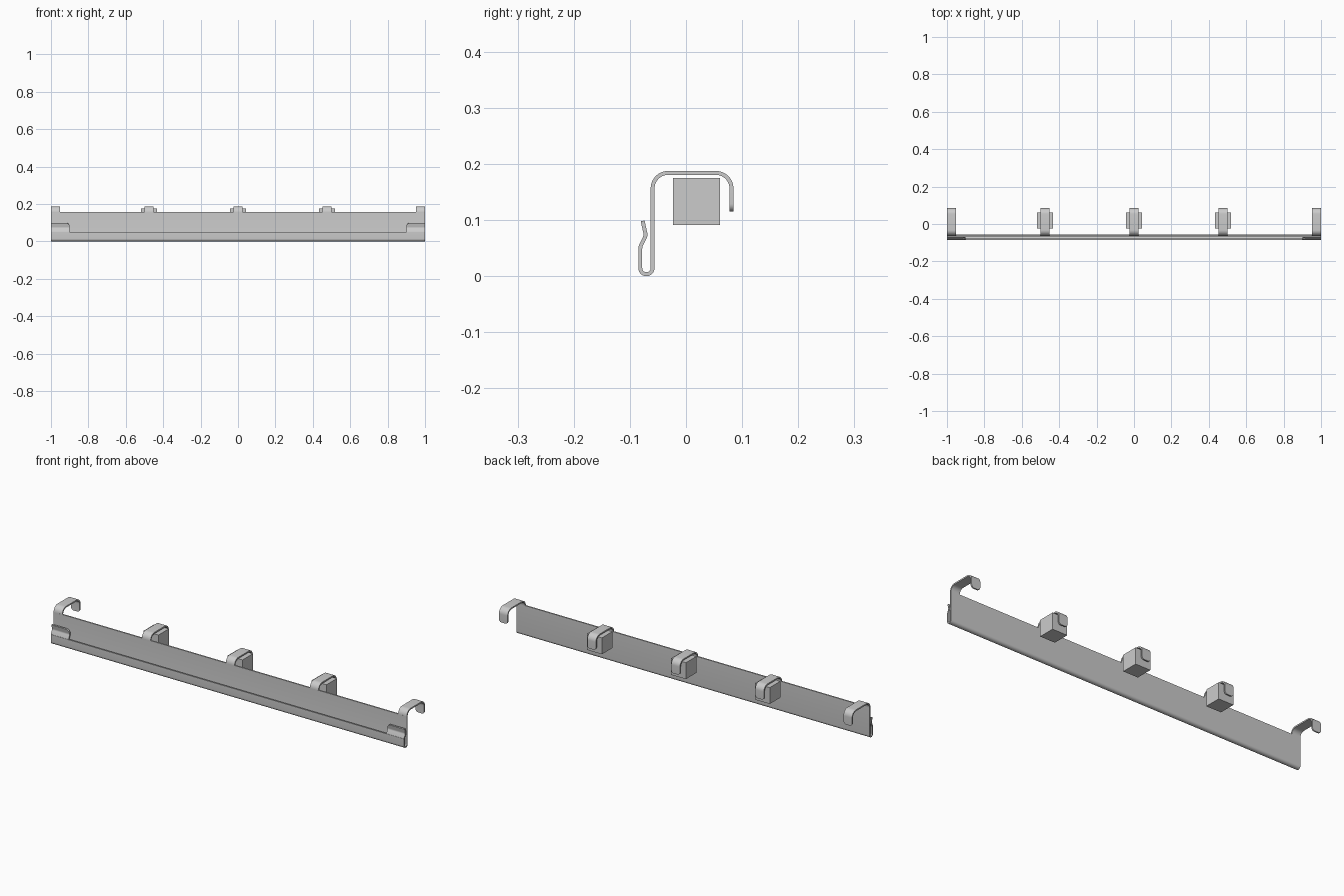
import bpy, bmesh
from math import sin, cos, radians, sqrt
from mathutils import Vector

if "Cube" in bpy.data.objects:
    bpy.data.objects.remove(bpy.data.objects["Cube"])

T = 0.007            # sheet thickness
PLATE_TOP = 0.157


def arc(cy, cz, r, a0, a1, n=10):
    return [(cy + r * cos(radians(a0 + (a1 - a0) * i / n)),
             cz + r * sin(radians(a0 + (a1 - a0) * i / n))) for i in range(n + 1)]


def finish(bm, name):
    bmesh.ops.recalc_face_normals(bm, faces=bm.faces)
    me = bpy.data.meshes.new(name)
    bm.to_mesh(me)
    bm.free()
    ob = bpy.data.objects.new(name, me)
    bpy.context.collection.objects.link(ob)
    bpy.ops.object.select_all(action='DESELECT')
    ob.select_set(True)
    bpy.context.view_layer.objects.active = ob
    bpy.ops.object.shade_smooth_by_angle(angle=radians(35))
    return ob


def bent_sheet(name, path, x0, x1, r_left=0.0, r_right=0.0):
    """Thick strip following a (y, z) path, with rounded corners at its end."""
    pts = [Vector(p) for p in path]
    r = max(r_left, r_right)
    if r:
        # extra sections along the last straight for the rounded corners
        end = pts.pop()
        d = (end - pts[-1]).normalized()
        length = (end - pts[-1]).length
        for i in range(9):
            back = r * (1 - sin(radians(90 * i / 8)))
            if back < length - 1e-4:
                pts.append(end - d * back)
    bm = bmesh.new()
    rings = []
    for i, p in enumerate(pts):
        a = (p - pts[i - 1]).normalized() if i else (pts[1] - p).normalized()
        b = (pts[i + 1] - p).normalized() if i < len(pts) - 1 else a
        t = (a + b).normalized()
        n = Vector((-t.y, t.x)) * (T / 2 / max(t.dot(a), 0.5))
        dist = sum((pts[k + 1] - pts[k]).length for k in range(i, len(pts) - 1))

        def inset(rad):
            return rad - sqrt(max(rad * rad - (rad - dist) ** 2, 0)) if dist < rad else 0

        xl, xr = x0 + inset(r_left), x1 - inset(r_right)
        rings.append([bm.verts.new((x, q.x, q.y)) for x, q in
                      ((xl, p + n), (xr, p + n), (xr, p - n), (xl, p - n))])
    for A, B in zip(rings, rings[1:]):
        for k in range(4):
            bm.faces.new((A[k], A[(k + 1) % 4], B[(k + 1) % 4], B[k]))
    bm.faces.new(rings[0])
    bm.faces.new(rings[-1])
    return finish(bm, name)


def block(name, lo, hi):
    bm = bmesh.new()
    bmesh.ops.create_cube(bm, size=1)
    for v in bm.verts:
        v.co = [l + (c + 0.5) * (h - l) for c, l, h in zip(v.co, lo, hi)]
    return finish(bm, name)


# long plate with a folded gutter along its lower edge
YP = -0.0595
bent_sheet("folded_plate",
           [(YP, PLATE_TOP)] + arc(-0.0705, 0.0145, 0.011, 0, -180, 14) + [(-0.0815, 0.05)],
           -1, 1)

# spring clips rising from the gutter lip at both ends
clip = [(-0.0815, 0.05), (-0.0805, 0.0545), (-0.0738, 0.068),
        (-0.0722, 0.0725), (-0.0725, 0.077), (-0.0772, 0.0985)]
bent_sheet("clip_left", clip, -1, -0.9, r_right=0.02)
bent_sheet("clip_right", clip, 0.9, 1, r_left=0.02)

# hooks bent back over the top
R = 0.0275
ZC = 0.1875 - T / 2 - R
YB = 0.081
hook = ([(YP, PLATE_TOP - 0.001)] + arc(YP + R, ZC, R, 180, 90)
        + arc(YB - R, ZC, R, 90, 0) + [(YB, 0.115)])
hook = [hook[0]] + [p for p in hook[1:] if p[0] > 0 or p[1] > PLATE_TOP]
for i, (a, b) in enumerate([(-1, -0.951), (-0.5, -0.451), (-0.0245, 0.0245),
                            (0.451, 0.5), (0.951, 1)]):
    bent_sheet(f"hook_{i + 1}", hook, a, b, 0.014, 0.014)

# blocks held under the middle hooks
for i, x in enumerate((-0.4755, 0, 0.4755)):
    block(f"block_{i + 1}", (x - 0.042, -0.0235, 0.091), (x + 0.042, 0.061, 0.175))
